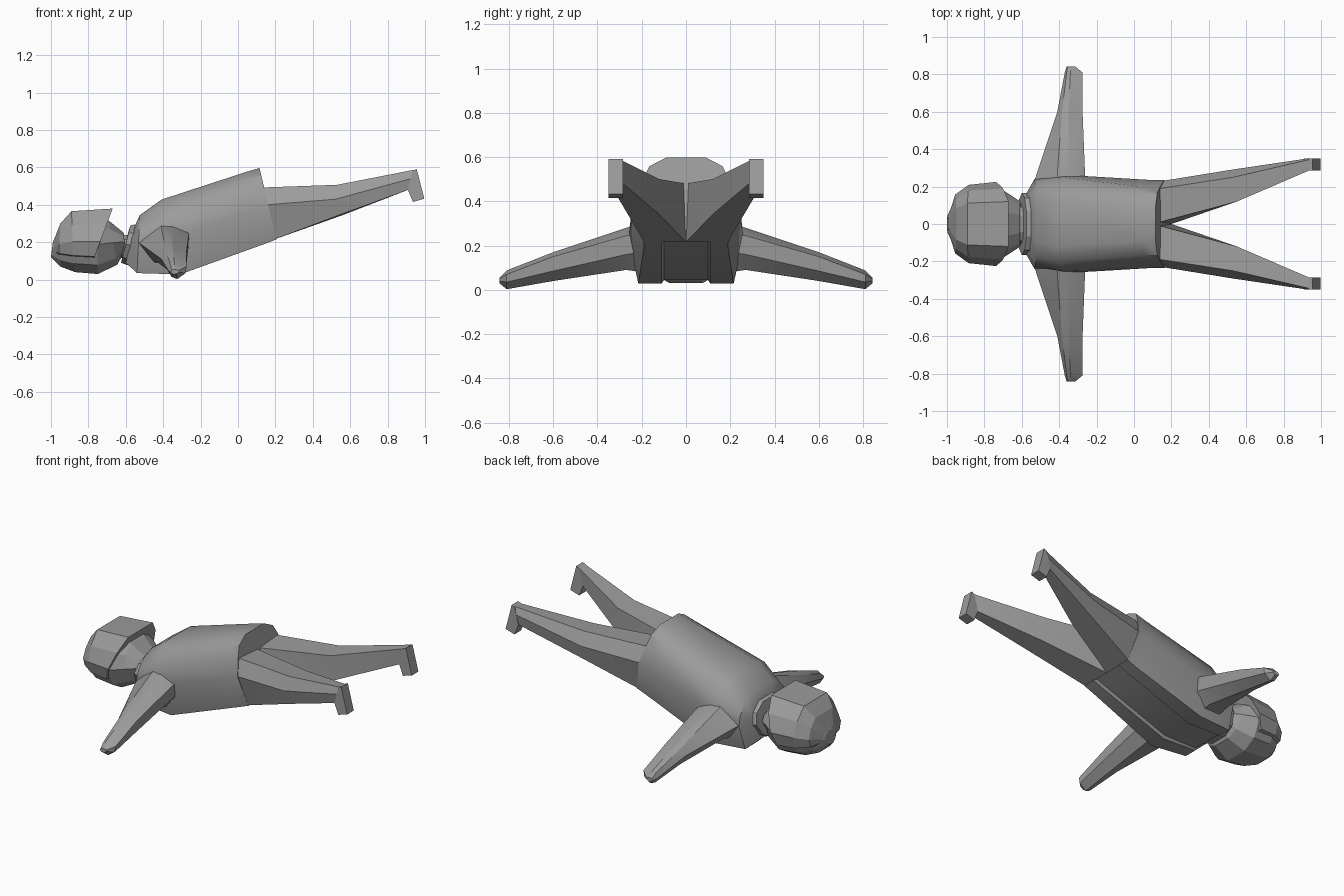
import bpy, bmesh, math

grey = bpy.data.materials.new("plain_grey")
grey.diffuse_color = (0.33, 0.33, 0.33, 1)


def loft(name, rings, mirror=False, angle=25):
    """Skin equal-length closed rings and cap both ends."""
    bm = bmesh.new()
    vs = [[bm.verts.new(p) for p in r] for r in rings]
    n = len(vs[0])
    for a, b in zip(vs, vs[1:]):
        for i in range(n):
            j = (i + 1) % n
            bm.faces.new((a[i], a[j], b[j], b[i]))
    bm.faces.new(vs[0])
    bm.faces.new(vs[-1])
    bmesh.ops.remove_doubles(bm, verts=bm.verts, dist=0.0005)
    bmesh.ops.recalc_face_normals(bm, faces=bm.faces)
    me = bpy.data.meshes.new(name)
    bm.to_mesh(me)
    bm.free()
    me.materials.append(grey)
    ob = bpy.data.objects.new(name, me)
    bpy.context.collection.objects.link(ob)
    if mirror:
        m = ob.modifiers.new("mirror", 'MIRROR')
        m.use_axis = (False, True, False)
        m.use_mirror_merge = False
    if angle:
        bpy.ops.object.select_all(action='DESELECT')
        ob.select_set(True)
        bpy.context.view_layer.objects.active = ob
        bpy.ops.object.shade_smooth_by_angle(angle=math.radians(angle))
    return ob


def section(top, bottom, half):
    """Symmetric ring in a tilted plane; half = (y, fraction from top to bottom)."""
    def pt(y, t):
        return (top[0] + (bottom[0] - top[0]) * t, y, top[1] + (bottom[1] - top[1]) * t)
    return [pt(y, t) for y, t in half] + [pt(-y, t) for y, t in reversed(half)]


# Torso, from hips to shoulders, with a shallow centre panel on the belly
hip = [(0.09, 0), (0.165, 0.1), (0.195, 0.25), (0.235, 0.52), (0.19, 1), (0.11, 1), (0.1, 0.96)]
chest = [(0.12, 0.01), (0.2, 0.1), (0.25, 0.28), (0.262, 0.5), (0.215, 1), (0.11, 1), (0.1, 0.96)]
upper = [(0.1, 0), (0.17, 0.1), (0.225, 0.3), (0.24, 0.5), (0.19, 1), (0.11, 1), (0.1, 0.96)]
base = [(0.06, 0), (0.11, 0.1), (0.15, 0.3), (0.16, 0.5), (0.12, 1), (0.08, 1), (0.07, 0.96)]
loft("torso", [
    section((0.115, 0.597), (0.205, 0.215), hip),
    section((0.05, 0.578), (0.14, 0.19), hip),
    section((-0.41, 0.432), (-0.31, 0.028), chest),
    section((-0.525, 0.345), (-0.54, 0.035), upper),
    section((-0.555, 0.28), (-0.60, 0.09), base),
], angle=35)

# Collar and neck
octagon = [(0.4, 0), (0.85, 0.2), (1.0, 0.5), (0.75, 0.85), (0.35, 1)]


def oval(width, top, bottom):
    return section(top, bottom, [(y * width, t) for y, t in octagon])


loft("collar", [oval(0.165, (-0.55, 0.295), (-0.57, 0.07)),
                oval(0.165, (-0.575, 0.29), (-0.625, 0.09)),
                oval(0.13, (-0.585, 0.26), (-0.62, 0.11))])
loft("neck", [oval(0.11, (-0.55, 0.24), (-0.57, 0.11)),
              oval(0.10, (-0.68, 0.24), (-0.68, 0.12))])

# Head: faceted skull and jaw, with the hair edge overhanging the nape
loft("head", [oval(0.05, (-0.99, 0.2), (-1.0, 0.12)),
              oval(0.145, (-0.95, 0.295), (-0.95, 0.07)),
              oval(0.2, (-0.89, 0.345), (-0.87, 0.04)),
              oval(0.21, (-0.75, 0.345), (-0.75, 0.03)),
              oval(0.16, (-0.69, 0.315), (-0.645, 0.08)),
              oval(0.12, (-0.61, 0.25), (-0.605, 0.155))], angle=0)
cap_half = [(0.12, 0), (0.19, 0.25), (0.225, 0.55), (0.2, 0.8), (0.12, 0.85)]
loft("hair", [section((-0.985, 0.21), (-0.985, 0.14), [(y * 0.3, t) for y, t in cap_half]),
              section((-0.95, 0.3), (-0.96, 0.1), [(y * 0.7, t) for y, t in cap_half]),
              section((-0.89, 0.366), (-0.88, 0.07), [(y * 0.93, t) for y, t in cap_half]),
              section((-0.67, 0.38), (-0.79, 0.06), cap_half),
              section((-0.70, 0.32), (-0.78, 0.09), [(y * 0.85, t) for y, t in cap_half])],
     angle=0)

# Arms, stretched sideways and tapering to blunt hands; points are (x, z)
arm = [
    (0.20, [(-0.54, 0.2), (-0.41, 0.30), (-0.33, 0.29), (-0.26, 0.25), (-0.265, 0.17), (-0.33, 0.08), (-0.45, 0.09)]),
    (0.27, [(-0.52, 0.19), (-0.41, 0.28), (-0.35, 0.28), (-0.262, 0.245), (-0.267, 0.16), (-0.33, 0.09), (-0.44, 0.1)]),
    (0.60, [(-0.41, 0.11), (-0.385, 0.155), (-0.35, 0.17), (-0.275, 0.15), (-0.275, 0.085), (-0.33, 0.04), (-0.38, 0.055)]),
    (0.81, [(-0.37, 0.045), (-0.36, 0.075), (-0.34, 0.088), (-0.275, 0.07), (-0.28, 0.035), (-0.325, 0.003), (-0.355, 0.015)]),
    (0.843, [(-0.36, 0.04), (-0.355, 0.05), (-0.34, 0.055), (-0.315, 0.05), (-0.315, 0.04), (-0.33, 0.03), (-0.35, 0.03)]),
]
loft("arm", [[(x, y, z) for x, z in pts] for y, pts in arm], mirror=True)

# Legs, spread in a V from the crotch
loft("leg", [
    [(0.10, 0, 0.48), (0.11, 0.185, 0.492), (0.15, 0.23, 0.40), (0.20, 0.19, 0.217), (0.20, 0, 0.217)],
    [(0.55, 0.12, 0.50), (0.53, 0.25, 0.507), (0.52, 0.29, 0.43), (0.54, 0.265, 0.345), (0.56, 0.125, 0.345)],
    [(0.945, 0.29, 0.585), (0.94, 0.345, 0.587), (0.925, 0.35, 0.54), (0.91, 0.345, 0.48), (0.91, 0.285, 0.48)],
], mirror=True)

# Feet, short blocks pointing down
foot = [(0.935, 0.583), (0.955, 0.592), (0.996, 0.433), (0.935, 0.415), (0.908, 0.482)]
loft("foot", [[(x, y, z) for x, z in foot] for y in (0.285, 0.35)], mirror=True)
